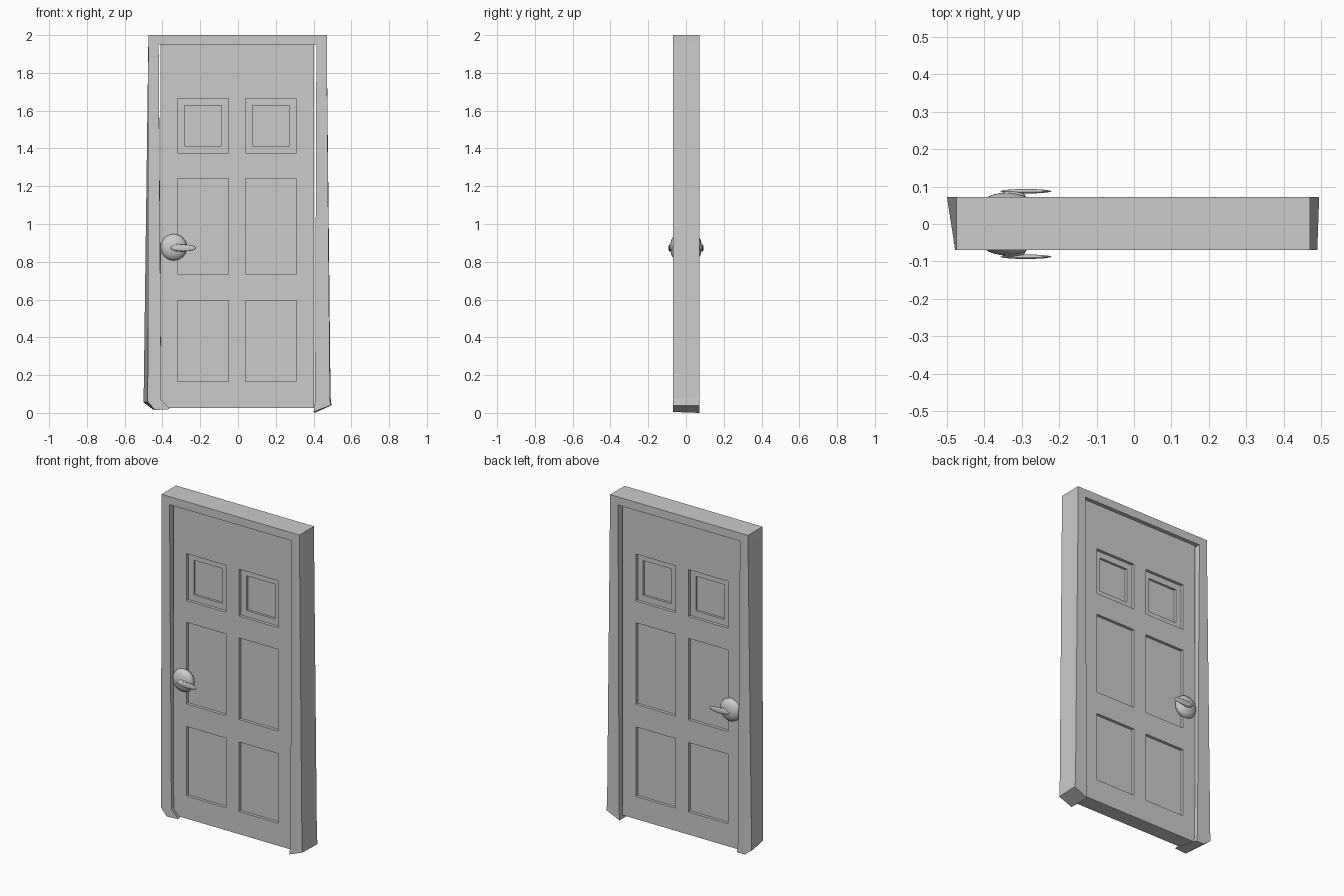
import bpy, bmesh

if "Cube" in bpy.data.objects:
    bpy.data.objects.remove(bpy.data.objects["Cube"])

Y = 0.07          # half depth of the frame
D = 0.047         # half thickness of the door slab


def make_object(name, bm):
    bmesh.ops.recalc_face_normals(bm, faces=bm.faces)
    me = bpy.data.meshes.new(name)
    bm.to_mesh(me)
    bm.free()
    ob = bpy.data.objects.new(name, me)
    bpy.context.collection.objects.link(ob)
    return ob


def mirror_y(ob):
    m = ob.modifiers.new("mirror", 'MIRROR')
    m.use_axis = (False, True, False)


def loft(name, rings):
    """Closed solid through a stack of four-cornered rings."""
    bm = bmesh.new()
    loops = [[bm.verts.new(p) for p in r] for r in rings]
    for a, b in zip(loops, loops[1:]):
        for i in range(4):
            j = (i + 1) % 4
            bm.faces.new((a[i], a[j], b[j], b[i]))
    bm.faces.new(loops[0])
    bm.faces.new(loops[-1])
    return make_object(name, bm)


def ring(front_out, front_in, back_in, back_out):
    """Ring from (x, z) corners; a little back offset keeps it on the frame depth."""
    return [(front_out[0], -Y, front_out[1]), (front_in[0], -Y, front_in[1]),
            (back_in[0], Y + .002, back_in[1]), (back_out[0], Y + .002, back_out[1])]


# header across the top
loft("header", [ring((-.475, 1.95), (.47, 1.95), (.47, 1.95), (-.475, 1.95)),
                ring((-.475, 2), (.47, 2), (.47, 2), (-.475, 2))])

# slightly warped jambs with crooked feet
loft("left_jamb", [
    ring((-.475, 1.95), (-.42, 1.95), (-.42, 1.95), (-.475, 1.95)),
    ring((-.478, .06), (-.407, .07), (-.405, .07), (-.5, .055)),
    ring((-.44, .015), (-.36, .02), (-.40, .02), (-.45, .018))])
loft("right_jamb", [
    ring((.47, 1.95), (.415, 1.95), (.415, 1.95), (.47, 1.95)),
    ring((.487, .075), (.408, .06), (.408, .06), (.49, .085)),
    ring((.49, .04), (.40, .005), (.405, .0), (.495, .04))])

# door slab: one face as a grid with recessed panels, mirrored to the back
xs = [-.41, -.32, -.05, .04, .31, .402]
zs = [.025, .165, .595, .735, 1.24, 1.375, 1.665, 1.95]
bm = bmesh.new()
grid = [[bm.verts.new((x, -D, z)) for z in zs] for x in xs]
panels, upper = [], []
for i in range(len(xs) - 1):
    for k in range(len(zs) - 1):
        f = bm.faces.new((grid[i][k], grid[i + 1][k], grid[i + 1][k + 1], grid[i][k + 1]))
        if i in (1, 3) and k in (1, 3, 5):
            panels.append(f)
            if k == 5:
                upper.append(f)
bm.normal_update()
rim = [e for e in bm.edges if e.is_boundary]
side = bmesh.ops.extrude_edge_only(bm, edges=rim)["geom"]
for v in side:
    if isinstance(v, bmesh.types.BMVert):
        v.co.y = 0


def sink(faces, depth):
    bmesh.ops.inset_individual(bm, faces=faces, thickness=0)
    for v in {v for f in faces for v in f.verts}:
        v.co.y += depth


sink(panels, .018)
bmesh.ops.inset_individual(bm, faces=upper, thickness=.053)   # small upper windows
sink(upper, .014)
mirror_y(make_object("door_slab", bm))


# handles on both sides
def ellipsoid(name, centre, radii, segs, rings):
    bm = bmesh.new()
    bmesh.ops.create_uvsphere(bm, u_segments=segs, v_segments=rings, radius=1)
    for v in bm.verts:
        x, y, z = v.co
        v.co = (centre[0] + x * radii[0], centre[1] + z * radii[1], centre[2] + y * radii[2])
    for f in bm.faces:
        f.smooth = True
    ob = make_object(name, bm)
    mirror_y(ob)
    ob.modifiers["mirror"].use_mirror_merge = False


ellipsoid("handle_rose", (-.34, -D, .877), (.07, .037, .07), 24, 12)
ellipsoid("handle_neck", (-.325, -.074, .875), (.035, .016, .022), 16, 8)
ellipsoid("handle_lever", (-.289, -.0875, .873), (.068, .006, .018), 20, 10)
